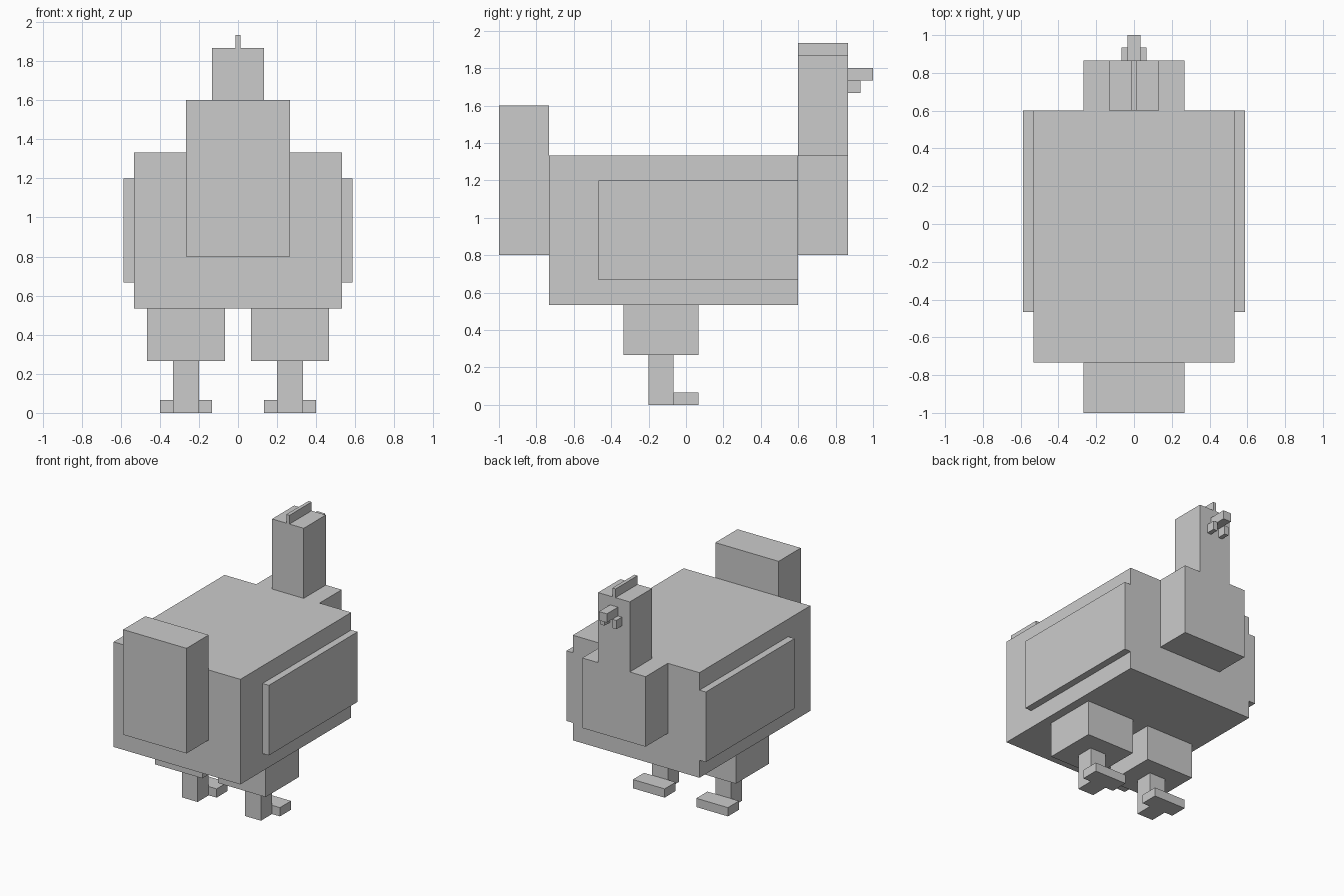
import bpy, bmesh

if "Cube" in bpy.data.objects:
    bpy.data.objects.remove(bpy.data.objects["Cube"])

U = 1 / 15  # block grid unit


def box(name, x, y, z, mirror=False):
    """Box from (min, max) ranges in grid units, optionally mirrored across x = 0."""
    bm = bmesh.new()
    bmesh.ops.create_cube(bm, size=1)
    for v in bm.verts:
        v.co = [U * ((r[0] + r[1]) / 2 + c * (r[1] - r[0])) for c, r in zip(v.co, (x, y, z))]
    mesh = bpy.data.meshes.new(name)
    bm.to_mesh(mesh)
    bm.free()
    obj = bpy.data.objects.new(name, mesh)
    bpy.context.collection.objects.link(obj)
    if mirror:
        mod = obj.modifiers.new("mirror", 'MIRROR')
        mod.use_mirror_merge = False
    return obj


# Body, tail and breast
box("body", (-8, 8), (-11, 9), (8, 20))
box("tail", (-4, 4), (-15, -11), (12, 24))
box("breast", (-4, 4), (9, 13), (12, 20))

# Head with comb, beak and wattles
box("head", (-2, 2), (9, 13), (20, 28))
box("comb", (-0.2, 0.2), (9, 13), (28, 29))
box("beak", (-0.5, 0.5), (13, 15), (26, 27))
box("wattles", (0.5, 1), (13, 14), (25, 26), mirror=True)

# Paired wings and legs
box("wings", (8, 8.8), (-7, 9), (10, 18), mirror=True)
box("thighs", (1, 7), (-5, 1), (4, 8), mirror=True)
box("shins", (3, 5), (-3, -1), (0, 4), mirror=True)
box("toes", (2, 6), (-1, 1), (0, 1), mirror=True)
